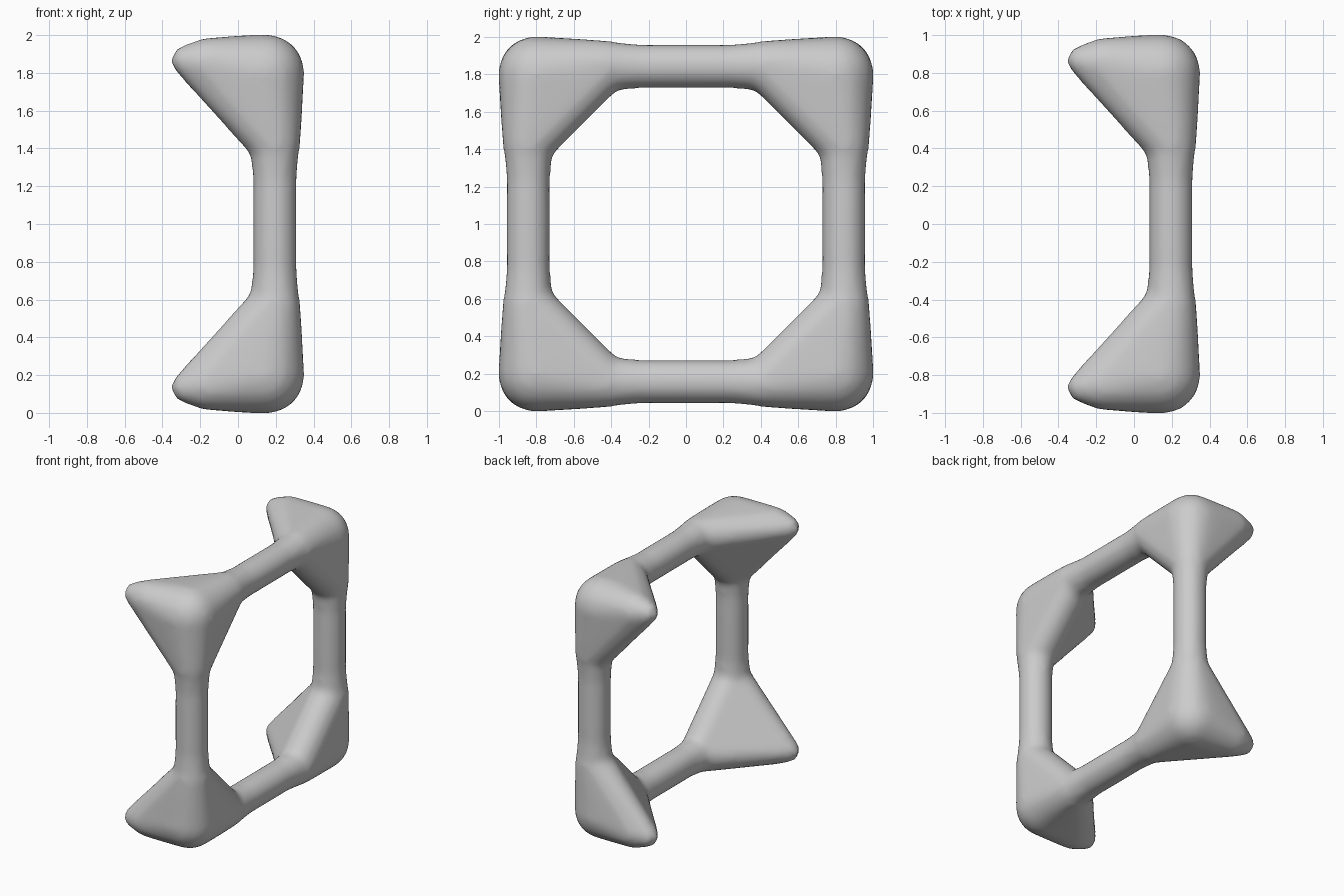
import bpy, bmesh
from mathutils import Vector

if "Cube" in bpy.data.objects:
    bpy.data.objects.remove(bpy.data.objects["Cube"])

BAR_X, REACH, BAR_R = 0.195, 0.843, 0.117   # bar centre line and radius


def blob(bm, balls, sy, sz, swap=False):
    """Add the convex hull of several balls (x, y, z, radius), mirrored by sy, sz."""
    hull = bmesh.new()
    for x, y, z, r in balls:
        if swap:
            y, z = z, y
        res = bmesh.ops.create_uvsphere(hull, u_segments=24, v_segments=14, radius=r)
        bmesh.ops.translate(hull, verts=res["verts"], vec=Vector((x, y * sy, 1 + z * sz)))
    out = bmesh.ops.convex_hull(hull, input=hull.verts[:])
    junk = {v for v in out["geom_interior"] + out["geom_unused"]
            if isinstance(v, bmesh.types.BMVert)}
    bmesh.ops.delete(hull, geom=list(junk), context="VERTS")
    loose = [f for f in hull.faces if not f.is_valid]
    # keep only the new outer skin
    pts = [v.co.copy() for v in hull.verts]
    hull.free()
    skin = bmesh.new()
    for p in pts:
        skin.verts.new(p)
    bmesh.ops.convex_hull(skin, input=skin.verts[:])
    bmesh.ops.recalc_face_normals(skin, faces=skin.faces[:])
    tmp = bpy.data.meshes.new("tmp")
    skin.to_mesh(tmp)
    skin.free()
    bm.from_mesh(tmp)
    bpy.data.meshes.remove(tmp)


bm = bmesh.new()

# Flared corners: heavy ball, two arm collars and the pointed prong
corner = [(0.148, 0.80, 0.80, 0.203), (0.03, 0.81, 0.81, 0.19),
          (0.195, 0.845, 0.43, 0.136), (0.195, 0.43, 0.845, 0.136),
          (-0.16, 0.85, 0.85, 0.135), (-0.272, 0.865, 0.865, 0.082)]
collar = [(0.195, 0.845, 0.46, 0.135), (0.195, 0.843, 0.22, 0.115)]
for sy in (-1, 1):
    for sz in (-1, 1):
        blob(bm, corner, sy, sz)
        blob(bm, collar, sy, sz)
        blob(bm, collar, sy, sz, swap=True)

# Straight bars of the square frame
bar = [(BAR_X, REACH, -0.6, BAR_R), (BAR_X, REACH, 0.6, BAR_R)]
for s in (-1, 1):
    blob(bm, bar, s, 1)
    blob(bm, bar, 1, s, swap=True)

mesh = bpy.data.meshes.new("corner_frame")
bm.to_mesh(mesh)
bm.free()
frame = bpy.data.objects.new("corner_frame", mesh)
bpy.context.collection.objects.link(frame)

# Fuse everything into one skin and soften the joins
remesh = frame.modifiers.new("fuse", "REMESH")
remesh.mode = "VOXEL"
remesh.voxel_size = 0.025
remesh.use_smooth_shade = True
soften = frame.modifiers.new("soften", "SMOOTH")
soften.factor = 0.5
soften.iterations = 8

grey = bpy.data.materials.new("light_grey")
grey.diffuse_color = (0.6, 0.6, 0.6, 1)
grey.use_nodes = True
grey.node_tree.nodes["Principled BSDF"].inputs["Base Color"].default_value = grey.diffuse_color
mesh.materials.append(grey)
